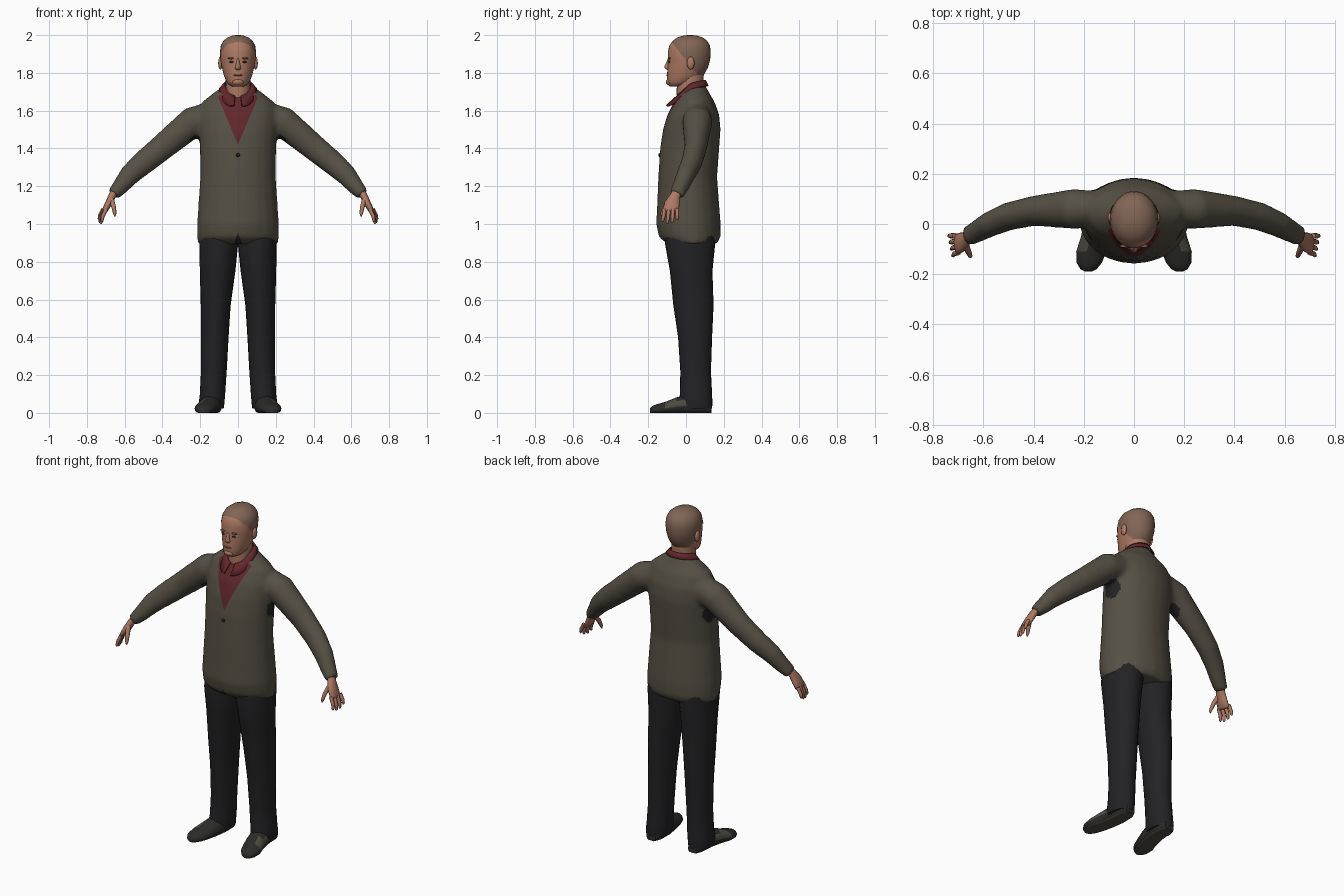
import bpy
import bmesh
import math
from mathutils import Vector

default = bpy.data.objects.get("Cube")
if default:
    bpy.data.objects.remove(default, do_unlink=True)


def material(name, color):
    mat = bpy.data.materials.new(name)
    mat.use_nodes = True
    mat.diffuse_color = (*color, 1)
    mat.node_tree.nodes["Principled BSDF"].inputs["Base Color"].default_value = (*color, 1)
    return mat


SKIN = material("skin", (.42, .19, .125))
HAIR = material("hair", (.22, .13, .09))
JACKET = material("jacket cloth", (.092, .08, .058))
SHIRT = material("shirt red", (.12, .02, .023))
TROUSERS = material("trouser black", (.016, .016, .018))
SHOE = material("shoe leather", (.024, .024, .022))
SOLE = material("shoe sole", (.075, .07, .054))
EYE = material("eye dark", (.06, .03, .022))
LIP = material("lip", (.24, .09, .065))


def finish(name, bm, mats, angle=50):
    """Turn a bmesh into a smooth-shaded object."""
    bmesh.ops.recalc_face_normals(bm, faces=bm.faces)
    mesh = bpy.data.meshes.new(name)
    bm.to_mesh(mesh)
    bm.free()
    obj = bpy.data.objects.new(name, mesh)
    bpy.context.collection.objects.link(obj)
    for mat in mats:
        mesh.materials.append(mat)
    bpy.ops.object.select_all(action="DESELECT")
    obj.select_set(True)
    bpy.context.view_layer.objects.active = obj
    bpy.ops.object.shade_smooth_by_angle(angle=math.radians(angle))
    return obj


def loft(bm, rings, sides=20):
    """Skin elliptical rings given as (centre, u axis, v axis)."""
    loops = []
    for centre, u, v in rings:
        turns = [math.tau * i / sides for i in range(sides)]
        loops.append([bm.verts.new(centre + u * math.cos(t) + v * math.sin(t)) for t in turns])
    for a, b in zip(loops, loops[1:]):
        for i in range(sides):
            j = (i + 1) % sides
            bm.faces.new((a[i], a[j], b[j], b[i]))
    bm.faces.new(loops[0])
    bm.faces.new(loops[-1])


def column(bm, rows, side=1, sides=24):
    """Upright loft from rows of (z, x centre, half width, y front, y back)."""
    loft(bm, [(Vector((side * x, (f + b) / 2, z)), Vector((w, 0, 0)), Vector((0, (b - f) / 2, 0)))
              for z, x, w, f, b in rows], sides)


def tube(bm, rows, side=1, sides=16):
    """Limb loft from rows of (x, y, z, depth radius, height radius)."""
    pts = [Vector((side * r[0], r[1], r[2])) for r in rows]
    rings = []
    for i, (p, row) in enumerate(zip(pts, rows)):
        along = (pts[min(i + 1, len(pts) - 1)] - pts[max(i - 1, 0)]).normalized()
        u = Vector((0, 1, 0))
        u = (u - along * u.dot(along)).normalized()
        rings.append((p, u * row[3], along.cross(u) * row[4]))
    loft(bm, rings, sides)


def cut(bm, point, normal, test):
    """Add an edge line along a plane through the faces that pass the test."""
    faces = [f for f in bm.faces if test(f.calc_center_median())]
    parts = faces + list({e for f in faces for e in f.edges}) + list({v for f in faces for v in f.verts})
    bmesh.ops.bisect_plane(bm, geom=parts, plane_co=point, plane_no=normal)


def paint(bm, index, test):
    for f in bm.faces:
        if test(f.calc_center_median()):
            f.material_index = index


def blob(name, at, size, mat):
    bm = bmesh.new()
    bmesh.ops.create_uvsphere(bm, u_segments=12, v_segments=8, radius=1)
    for v in bm.verts:
        v.co = Vector(at) + v.co * Vector(size)
    return finish(name, bm, [mat])


# Jacket: body and sleeves fused into one skin
bm = bmesh.new()
column(bm, [(.895, 0, .212, -.1, .165), (.93, 0, .217, -.143, .183), (1, 0, .217, -.158, .184),
            (1.1, 0, .21, -.153, .176), (1.25, 0, .2, -.147, .165), (1.4, 0, .202, -.137, .176),
            (1.5, 0, .208, -.122, .183), (1.58, 0, .21, -.098, .176), (1.65, 0, .185, -.062, .15),
            (1.69, 0, .135, -.035, .125), (1.73, 0, .08, -.01, .105), (1.755, 0, .05, 0, .09)])
for side in (1, -1):
    tube(bm, [(.12, .06, 1.57, .07, .085), (.24, .06, 1.54, .08, .082), (.4, .052, 1.407, .06, .07),
              (.5, .03, 1.325, .056, .064), (.575, -.002, 1.258, .05, .056),
              (.625, -.03, 1.195, .044, .044), (.662, -.05, 1.155, .04, .034)], side)
jacket = finish("jacket", bm, [JACKET])
remesh = jacket.modifiers.new("fuse", "REMESH")
remesh.mode = "VOXEL"
remesh.voxel_size = .013
soften = jacket.modifiers.new("soften", "SMOOTH")
soften.iterations = 5
for name in ("fuse", "soften"):
    bpy.ops.object.modifier_apply(modifier=name)

# Shirt opening, hem notch and dark underarms on the jacket skin
bm = bmesh.new()
bm.from_mesh(jacket.data)
for side in (1, -1):
    cut(bm, (0, 0, 1.42), (side, 0, -.42), lambda c: c.y < .02 and c.z > 1.4 and abs(c.x) < .16)
    cut(bm, (0, 0, .955), (side, 0, .35), lambda c: c.y < -.02 and c.z < .97 and abs(c.x) < .04)
paint(bm, 1, lambda c: c.y < -.02 and c.z > 1.42 and abs(c.x) < (c.z - 1.42) * .42)
paint(bm, 2, lambda c: c.y < -.07 and abs(c.x) < (.955 - c.z) * .35)
paint(bm, 2, lambda c: (Vector((abs(c.x), c.y, c.z)) - Vector((.21, .05, 1.43))).length < .058)
old = jacket
jacket = finish("jacket_skin", bm, [JACKET, SHIRT, TROUSERS])
bpy.data.objects.remove(old, do_unlink=True)
jacket.name = "jacket"
blob("jacket_button", (0, -.141, 1.365), (.01, .006, .01), TROUSERS)

# Shirt collar, open at the front
bm = bmesh.new()
pairs = []
for i in range(29):
    a = .22 + (math.tau - .44) * i / 28
    s, c = math.sin(a), math.cos(a)
    front, back = max(c, 0), max(-c, 0)
    top = 1.748 - .07 * front + .015 * back
    pairs.append((bm.verts.new((.073 * s, .026 - .078 * c, top)),
                  bm.verts.new((.1 * s, .02 - (.1 + .03 * front) * c, top - .03 - .045 * front * abs(s) ** .5))))
for (a, b), (c, d) in zip(pairs, pairs[1:]):
    bm.faces.new((a, c, d, b))
collar = finish("shirt_collar", bm, [SHIRT])
collar.modifiers.new("cloth", "SOLIDIFY").thickness = .008

# Neck and head, with a cut hairline
bm = bmesh.new()
column(bm, [(1.62, 0, .066, -.045, .085), (1.7, 0, .064, -.05, .088), (1.8, 0, .066, -.045, .095)])
finish("neck", bm, [SKIN])
bm = bmesh.new()
column(bm, [(1.728, 0, .028, -.085, -.02), (1.738, 0, .048, -.096, .02), (1.755, 0, .062, -.1, .055),
            (1.79, 0, .076, -.1, .095), (1.83, 0, .086, -.098, .117), (1.87, 0, .093, -.096, .128),
            (1.91, 0, .096, -.096, .131), (1.945, 0, .091, -.088, .127), (1.97, 0, .077, -.07, .112),
            (1.988, 0, .055, -.045, .088), (1.998, 0, .028, -.012, .055), (2, 0, .008, .01, .03)], sides=32)
slope = Vector((0, 1.28, 1))
cut(bm, (0, 0, 1.868), slope, lambda c: True)
paint(bm, 1, lambda c: c.dot(slope) > 1.868)
finish("head", bm, [SKIN, HAIR], 80)

# Face details
bm = bmesh.new()
column(bm, [(1.815, 0, .012, -.1, -.08), (1.824, 0, .018, -.113, -.07), (1.835, 0, .014, -.115, -.07),
            (1.86, 0, .009, -.103, -.07), (1.885, 0, .008, -.094, -.07)], sides=10)
finish("nose", bm, [SKIN], 80)
blob("mouth", (0, -.097, 1.788), (.024, .007, .005), LIP)
blob("chin", (0, -.088, 1.752), (.03, .018, .018), SKIN)
for side, label in ((1, "left"), (-1, "right")):
    blob(label + "_eye", (side * .034, -.089, 1.858), (.014, .005, .005), EYE)
    blob(label + "_brow", (side * .036, -.088, 1.877), (.02, .007, .005), HAIR)
    blob(label + "_ear", (side * .093, .025, 1.852), (.012, .02, .034), SKIN)

for side, label in ((1, "left"), (-1, "right")):
    # Hand: palm, four fingers and thumb
    bm = bmesh.new()
    tube(bm, [(.65, -.045, 1.175, .026, .02), (.668, -.06, 1.145, .028, .02), (.685, -.073, 1.11, .04, .018),
              (.703, -.08, 1.075, .042, .016), (.708, -.082, 1.064, .034, .01)], side, 12)
    for k, reach in enumerate((.068, .078, .074, .058)):
        y = -.113 + .022 * k
        tip = y - .012 + .004 * k
        x = .698 + .005 * k
        tube(bm, [(x, y, 1.08, .011, .011), (x + .018, (y + tip) / 2, 1.075 - reach / 2, .01, .01),
                  (x + .022, tip, 1.085 - reach, .008, .008), (x + .022, tip, 1.078 - reach, .003, .003)], side, 8)
    tube(bm, [(.67, -.085, 1.13, .015, .014), (.658, -.112, 1.09, .013, .012),
              (.652, -.127, 1.055, .009, .009), (.652, -.13, 1.04, .003, .003)], side, 8)
    finish(label + "_hand", bm, [SKIN], 70)

    # Trouser leg
    bm = bmesh.new()
    column(bm, [(.96, .102, .1, -.1, .15), (.9, .102, .103, -.112, .155), (.75, .108, .094, -.085, .14),
                (.57, .118, .079, -.067, .146), (.4, .123, .073, -.042, .138), (.22, .128, .068, -.03, .132),
                (.1, .135, .067, -.032, .138), (.05, .14, .068, -.04, .14), (.022, .14, .064, -.03, .138)], side)
    finish(label + "_trouser_leg", bm, [TROUSERS])

    # Shoe: lofted heel to toe and flattened onto the ground
    bm = bmesh.new()
    loft(bm, [(Vector((side * x, y, h * .4)), Vector((w, 0, 0)), Vector((0, 0, h * .6)))
              for y, x, w, h in ((.135, .138, .03, .05), (.1, .138, .05, .08), (.02, .14, .056, .1),
                                 (-.05, .153, .058, .082), (-.11, .17, .06, .058),
                                 (-.155, .178, .05, .046), (-.18, .181, .032, .036), (-.19, .182, .012, .024))])
    for v in bm.verts:
        v.co.z = max(v.co.z, 0)
    bmesh.ops.remove_doubles(bm, verts=bm.verts, dist=.0005)
    paint(bm, 1, lambda c: c.z < .004)
    paint(bm, 1, lambda c: -.09 < c.y < 0 and .03 < c.z < .065 and c.x * side > .18)
    finish(label + "_shoe", bm, [SHOE, SOLE])
